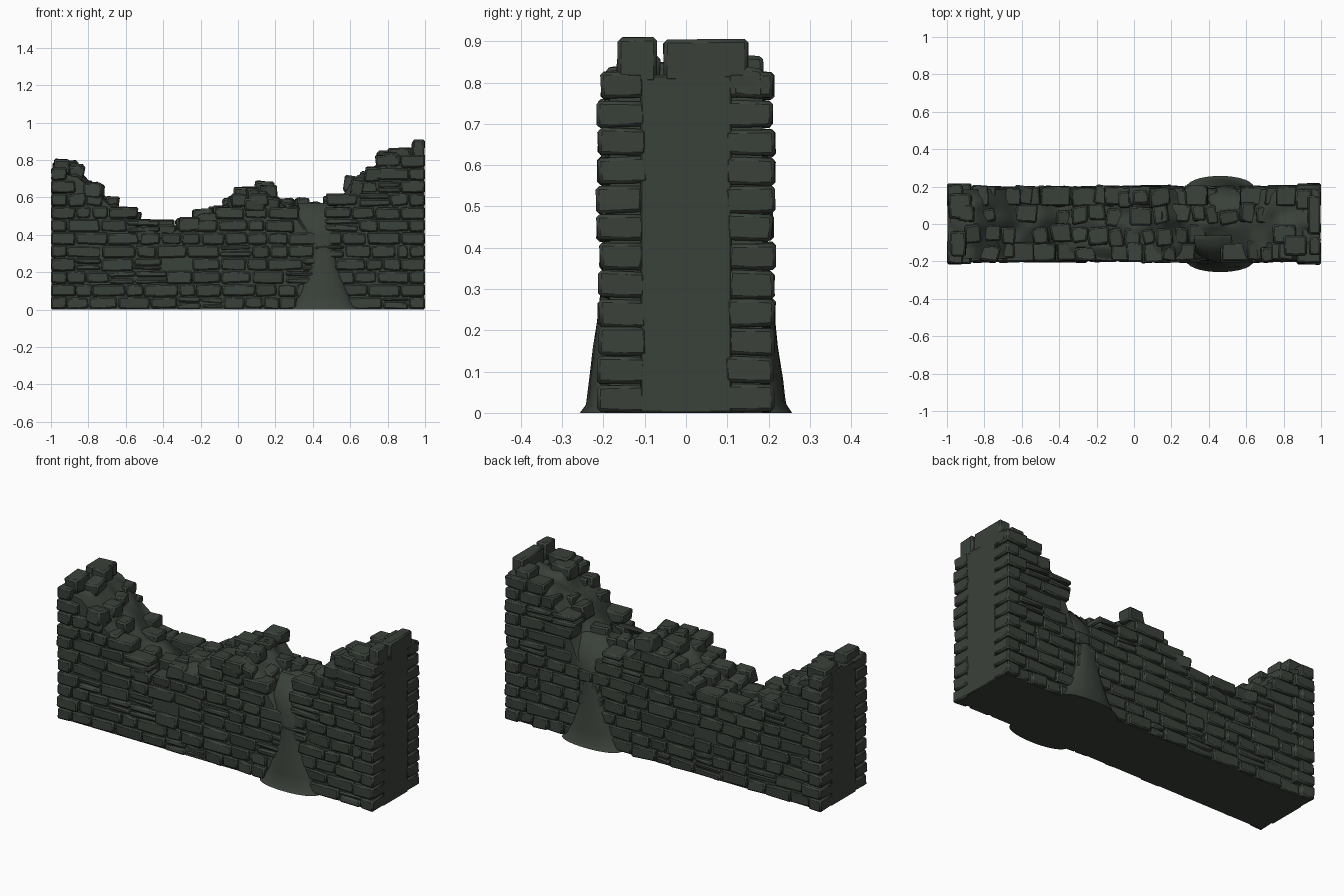
import bpy, bmesh, math, random
from mathutils import Vector, Euler, noise

random.seed(7)
cube = bpy.data.objects.get("Cube")
if cube:
    bpy.data.objects.remove(cube)

# One dark grey-green stone colour
stone = bpy.data.materials.new("dark_mossy_stone")
colour = (0.042, 0.052, 0.042, 1)
stone.diffuse_color = colour
stone.use_nodes = True
bsdf = stone.node_tree.nodes["Principled BSDF"]
bsdf.inputs["Base Color"].default_value = colour
bsdf.inputs["Roughness"].default_value = 0.9

# Ruined skyline: x, z
SKYLINE = [(-1, .80), (-.86, .79), (-.8, .73), (-.72, .67), (-.65, .59), (-.58, .55),
           (-.5, .5), (-.4, .45), (-.3, .49), (-.2, .56), (-.1, .57), (0, .65), (.08, .66),
           (.14, .71), (.2, .65), (.28, .59), (.42, .6), (.55, .64), (.63, .75),
           (.71, .79), (.78, .86), (.9, .87), (1, .88)]
ROW = 0.069


def skyline(x):
    for (x0, z0), (x1, z1) in zip(SKYLINE, SKYLINE[1:]):
        if x <= x1:
            return z0 + (z1 - z0) * max(0, x - x0) / (x1 - x0)
    return SKYLINE[-1][1]


def add_stone(bm, lo, hi, jitter=0.005, turn=0.0):
    """Rough box between two corners, with wobbly corners."""
    lo, hi = Vector(lo), Vector(hi)
    mid, size = (lo + hi) / 2, hi - lo
    rot = Euler((random.uniform(-turn, turn) * .5, random.uniform(-turn, turn) * .5,
                 random.uniform(-turn, turn)))
    for v in bmesh.ops.create_cube(bm, size=1)["verts"]:
        p = Vector([c * s for c, s in zip(v.co, size)])
        p += Vector([random.uniform(-jitter, jitter) for _ in range(3)])
        p.rotate(rot)
        v.co = mid + p
        v.co.z = max(v.co.z, 0)
        v.co.x = min(1, max(-1, v.co.x))


def finish(bm, name, bevel=0.0, angle=30):
    bmesh.ops.recalc_face_normals(bm, faces=bm.faces)
    mesh = bpy.data.meshes.new(name)
    bm.to_mesh(mesh)
    bm.free()
    obj = bpy.data.objects.new(name, mesh)
    bpy.context.collection.objects.link(obj)
    mesh.materials.append(stone)
    bpy.ops.object.select_all(action="DESELECT")
    obj.select_set(True)
    bpy.context.view_layer.objects.active = obj
    bpy.ops.object.shade_smooth_by_angle(angle=math.radians(angle))
    if bevel:
        mod = obj.modifiers.new("worn_edges", "BEVEL")
        mod.width, mod.segments = bevel, 1
    return obj


def gully(x, side):
    """How strongly the earth has washed out at x on one face."""
    centre, width = (.43, .1) if side < 0 else (.5, .12)
    return math.exp(-((x - centre) / width) ** 2)


# Earth and mortar core with a lumpy, eroded top
bm = bmesh.new()
bmesh.ops.create_grid(bm, x_segments=80, y_segments=16, size=1)
for v in bm.verts:
    x, y = v.co.x * .985, v.co.y * .185
    edge = min(1, abs(y) / .185)
    z = skyline(x) - .045 - .035 * edge + .035 * noise.noise((x * 9, y * 12, 2))
    z -= .15 * edge ** 2 * gully(x, y)
    v.co = (x, y, z)
rim = [e for e in bm.edges if e.is_boundary]
out = bmesh.ops.extrude_edge_only(bm, edges=rim)["geom"]
for v in out:
    if isinstance(v, bmesh.types.BMVert):
        v.co.z = 0
bmesh.ops.contextual_create(bm, geom=[e for e in out if isinstance(e, bmesh.types.BMEdge)])
finish(bm, "wall_core", angle=50)


def quoin_length(row):
    return .13 if row % 2 else .085


# Coursed bricks on both faces
for side, name in ((-1, "front_bricks"), (1, "back_bricks")):
    bm = bmesh.new()
    for row in range(13):
        z0, z1 = row * ROW, (row + 1) * ROW
        x, end = -1 + quoin_length(row), 1 - quoin_length(row)
        while x < end - .01:
            length = random.uniform(.085, .19)
            if end - x - length < .06:
                length = end - x
            mid = x + length / 2
            top_ok = z1 < min(skyline(x + .02), skyline(x + length - .02)) + .02
            washed = z0 > .36 and gully(mid, side) > .45
            hole = math.hypot(mid + .29, (z0 + ROW / 2 - .26) * 1.3) < .055
            if top_ok and not washed and not hole:
                face = .2 + random.uniform(-.009, .006)
                splits = [z0, z0 + ROW * random.uniform(.4, .6), z1] if random.random() < .13 else [z0, z1]
                for a, b in zip(splits, splits[1:]):
                    ys = sorted((side * .1, side * face))
                    add_stone(bm, (x + .003, ys[0], a + .003),
                              (x + length - .003, ys[1], b - .003), .0055, .025)
            x += length
    finish(bm, name, .008)

# Corner stones and smooth end panels
for end, name, rows in ((1, "left", 12), (-1, "right", 11)):
    bm = bmesh.new()
    for side in (-1, 1):
        for row in range(rows):
            xs = sorted((end, end * (1 - quoin_length(row))))
            ys = sorted((side * random.uniform(.09, .105), side * random.uniform(.208, .217)))
            add_stone(bm, (xs[0] + .001, ys[0], row * ROW + .002),
                      (xs[1] - .001, ys[1], (row + 1) * ROW - .002), .004)
    finish(bm, name + "_corner_stones", .008)
    bm = bmesh.new()
    xs = sorted((end * .997, end * .9))
    add_stone(bm, (xs[0], -.11, 0), (xs[1], .11, rows * ROW - .01), 0)
    finish(bm, name + "_end_panel", .004)

# Loose stones along the broken top
bm = bmesh.new()
for y in (-.15, -.06, .05, .14):
    x = -.96 + random.uniform(0, .05)
    while x < .9:
        length = random.uniform(.07, .13)
        mid = x + length / 2
        depth = random.uniform(.035, .052)
        washed = abs(y) > .1 and gully(mid, y) > .3
        if random.random() < .74 and not washed:
            top = skyline(mid) - random.uniform(-.005, .05) - (.02 if abs(y) > .1 else 0)
            yc = y + random.uniform(-.015, .015)
            add_stone(bm, (x, yc - depth, top - .075), (x + length - .008, yc + depth, top), .009, .16)
        x += length
finish(bm, "loose_top_stones", .009)

# Tall cap stones at both ends
bm = bmesh.new()
add_stone(bm, (.935, -.165, .8), (.998, -.07, .91), .002)
add_stone(bm, (.93, -.055, .8), (.998, .15, .905), .002)
add_stone(bm, (.87, .08, .79), (.95, .185, .865), .006)
add_stone(bm, (.8, -.17, .78), (.92, -.06, .865), .006)
add_stone(bm, (-.98, -.17, .72), (-.9, -.04, .805), .006)
add_stone(bm, (-.99, .03, .72), (-.87, .16, .79), .006)
finish(bm, "cap_stones", .009)

# Earth slides spilling down both faces: height, half width, reach from centre
SLIDE = [(0, .19, .257), (.02, .165, .242), (.08, .135, .234), (.16, .105, .224),
         (.24, .075, .212), (.33, .06, .204), (.41, .085, .198), (.48, .11, .175), (.57, .1, .11)]
for side, name in ((-1, "front_earth_slide"), (1, "back_earth_slide")):
    bm = bmesh.new()
    rings = []
    for z, w, d in SLIDE:
        ring = []
        for i in range(17):
            a = math.pi * i / 16
            wob = .006 * noise.noise((i * .6, z * 14, side)) if z else 0
            shift = .0 if z < .3 else (z - .3) * (-.15 if side < 0 else .25)
            base = min(.15, d - .05)
            y = base + (d - base) * math.sin(a) ** .6 if 0 < i < 16 else base
            ring.append(bm.verts.new((.46 + shift + w * math.cos(a), side * (y + wob), z)))
        rings.append(ring)
    for r0, r1 in zip(rings, rings[1:]):
        for i in range(16):
            bm.faces.new((r0[i], r0[i + 1], r1[i + 1], r1[i]))
    bm.faces.new(rings[0])
    bm.faces.new(rings[-1])
    finish(bm, name, angle=60)
